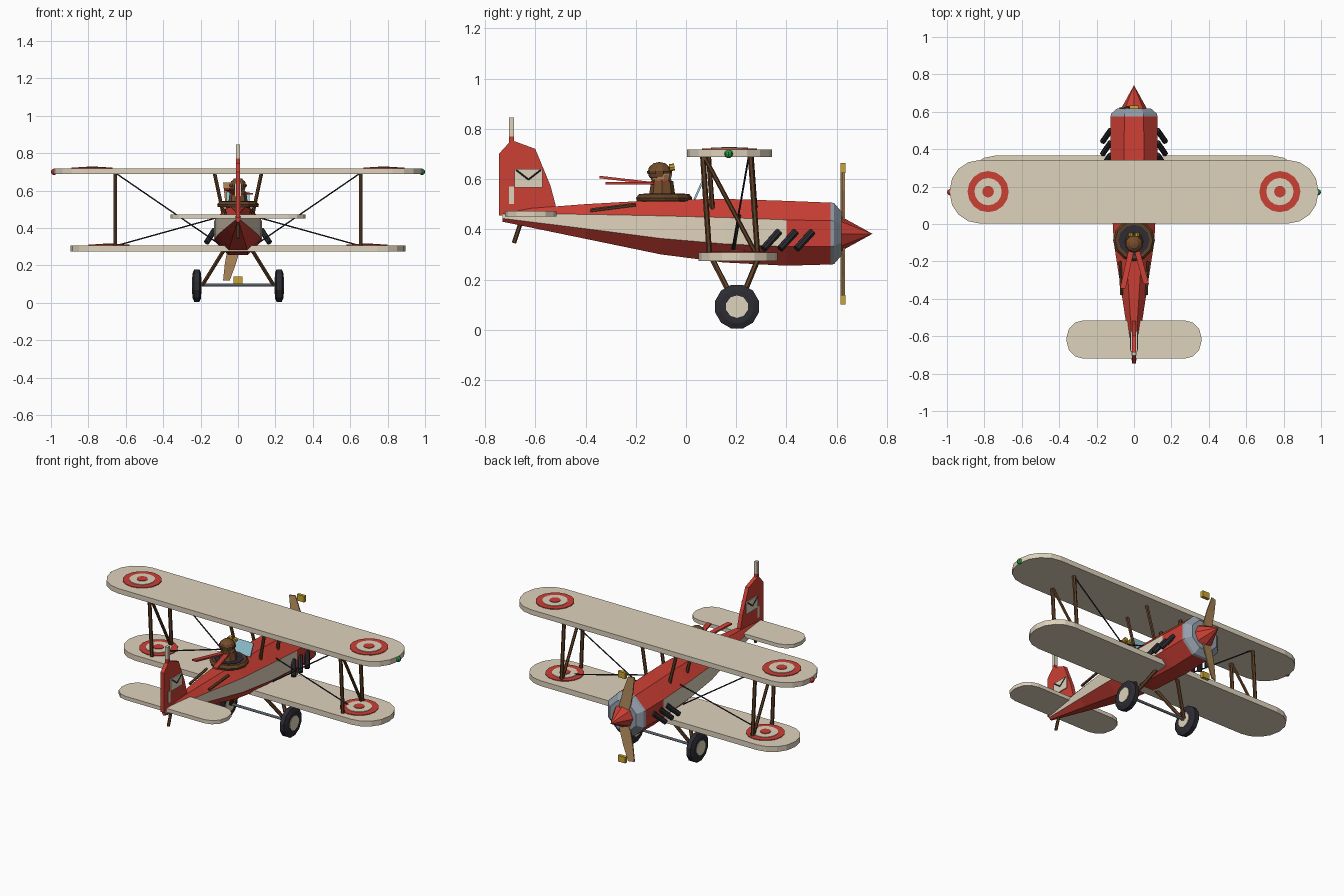
import bpy, bmesh, math
from mathutils import Vector, Matrix

if "Cube" in bpy.data.objects:
    bpy.data.objects.remove(bpy.data.objects["Cube"])

COL = dict(red=(.60, .05, .035), cream=(.73, .645, .5), brown=(.117, .051, .02), dark=(.025, .025, .033),
           grey=(.3, .35, .41), gold=(.6, .37, .03), tan=(.48, .28, .115), glass=(.3, .58, .68),
           green=(.02, .3, .06), leather=(.18, .075, .025))
MAT = {}
for k, c in COL.items():
    MAT[k] = bpy.data.materials.new(k)
    MAT[k].diffuse_color = (*c, 1)


def finish(name, bm, *cols):
    bmesh.ops.recalc_face_normals(bm, faces=bm.faces)
    me = bpy.data.meshes.new(name)
    bm.to_mesh(me)
    bm.free()
    for c in cols:
        me.materials.append(MAT[c])
    ob = bpy.data.objects.new(name, me)
    bpy.context.collection.objects.link(ob)
    return ob


def rod(name, a, b, r, col, n=6, r2=None):
    a, b = Vector(a), Vector(b)
    d = b - a
    bm = bmesh.new()
    m = Matrix.Translation((a + b) / 2) @ d.to_track_quat('Z', 'Y').to_matrix().to_4x4()
    bmesh.ops.create_cone(bm, cap_ends=True, segments=n, radius1=r, radius2=r if r2 is None else r2,
                          depth=d.length, matrix=m)
    return finish(name, bm, col)


def box(name, c, s, col, rot=None):
    bm = bmesh.new()
    m = Matrix.Translation(c) @ (rot or Matrix()) @ Matrix.Diagonal((*s, 1))
    bmesh.ops.create_cube(bm, size=1, matrix=m)
    return finish(name, bm, col)


def ball(name, c, s, col, u=10, v=6):
    bm = bmesh.new()
    bmesh.ops.create_uvsphere(bm, u_segments=u, v_segments=v, radius=1,
                              matrix=Matrix.Translation(c) @ Matrix.Diagonal((*s, 1)))
    return finish(name, bm, col)


def loft(name, rings, cols, pick=None):
    bm = bmesh.new()
    vs = [[bm.verts.new(p) for p in r] for r in rings]
    n = len(vs[0])
    for i in range(len(vs) - 1):
        for j in range(n):
            f = bm.faces.new((vs[i][j], vs[i][(j + 1) % n], vs[i + 1][(j + 1) % n], vs[i + 1][j]))
            f.material_index = pick(i, j) if pick else 0
    bm.faces.new(vs[0])
    bm.faces.new(vs[-1])
    return finish(name, bm, *cols)


def wing(name, hx, y0, y1, z0, z1, r, seg):
    pts = []
    for k, (cx, cy) in enumerate([(hx - r, y1 - r), (r - hx, y1 - r), (r - hx, y0 + r), (hx - r, y0 + r)]):
        for i in range(seg + 1):
            a = math.radians(90 * k + 90 * i / seg)
            pts.append((cx + r * math.cos(a), cy + r * math.sin(a)))
    return loft(name, [[(x, y, z) for x, y in pts] for z in (z0, z1)], ['cream'])


def slab(name, yz, x0, x1, col):
    return loft(name, [[(x, y, z) for y, z in yz] for x in (x0, x1)], [col])


def octo(y, w, zb, zt):
    c, h = (zb + zt) / 2, (zt - zb) / 2
    t = .414
    return [(u * w, y, c + v * h) for u, v in
            [(1, -t), (1, t), (t, 1), (-t, 1), (-1, t), (-1, -t), (-t, -1), (t, -1)]]


# Fuselage with cream side panels, cowling, spinner
stations = [(-.73, .012, .43, .475), (-.4, .062, .362, .5), (-.1, .108, .30, .517),
            (.15, .122, .268, .521), (.4, .127, .255, .513), (.575, .125, .26, .506)]
loft('fuselage', [octo(*s) for s in stations], ['red', 'cream'], lambda i, j: int(j in (0, 4) and i < 4))
loft('cowling', [octo(.575, .126, .258, .508), octo(.59, .122, .262, .504), octo(.618, .09, .295, .471)], ['grey'])
rod('spinner', (0, .615, .382), (0, .742, .382), .07, 'red', 8, 0)

# Propeller: two swept blades and tip caps
for s in (1, -1):
    prof = [(0, .02), (.08, .034), (.17, .03), (.262, .018)]
    rings = []
    for d, w in prof:
        cx, cz = -.235 * d, .382 + s * d
        rings.append([(cx - w, .615, cz), (cx - w, .622, cz), (cx + w, .632, cz), (cx + w, .625, cz)])
    loft('propeller_blade', rings, ['tan'])
    box('propeller_tip', (0, .624, .382 + s * .262), (.05, .02, .038), 'gold')

# Wings and tailplane
wing('upper_wing', .985, .003, .342, .687, .718, .16, 4)
wing('lower_wing', .895, .05, .365, .274, .307, .15, 4)
wing('tailplane', .36, -.72, -.515, .45, .473, .09, 3)

# Fin, rudder post, letter emblem
slab('fin', [(-.745, .455), (-.745, .70), (-.695, .755), (-.60, .72), (-.54, .575), (-.52, .50), (-.515, .46)],
     -.012, .012, 'red')
for z0, z1, c in [(.50, .57, 'cream'), (.57, .77, 'red'), (.77, .845, 'cream')]:
    box('tail_post', (0, -.694, (z0 + z1) / 2), (.028 if z1 < .6 else .02, .02, z1 - z0), c)
rod('tail_skid', (0, -.65, .45), (0, -.685, .345), .009, 'brown', 6)

for s in (1, -1):
    box('envelope', (s * .012, -.627, .603), (.012, .112, .074), 'cream')
    for ye in (-.676, -.578):
        rod('envelope_flap', (s * .019, ye, .636), (s * .019, -.627, .598), .003, 'dark', 4)
    # Roundels
    for x, y, z in ((.78, .173, .718), (.69, .205, .307)):
        for i, (r, c) in enumerate([(.11, 'red'), (.073, 'cream'), (.031, 'red')]):
            rod('roundel', (s * x, y, z - .003), (s * x, y, z + .004 + .003 * i), r, c, 16)
    # Wing struts and wires
    x = s * .657
    rod('rear_wing_strut', (x, .093, .30), (x, .067, .69), .011, 'brown')
    rod('front_wing_strut', (x, .285, .30), (x, .257, .69), .011, 'brown')
    rod('diagonal_wing_strut', (x, .28, .30), (x, .072, .69), .009, 'brown')
    rod('upper_wire', (s * .65, .25, .69), (s * .11, .185, .32), .004, 'dark', 5)
    rod('lower_wire', (s * .65, .19, .305), (s * .11, .215, .455), .004, 'dark', 5)
    for y in (.09, .26):
        rod('cabane_strut', (s * .125, y, .69), (s * .08, y + .015, .48), .01, 'brown')
    ball('wingtip_light', (s * .984, .17, .70), (.016, .017, .017), 'green' if s > 0 else 'red', 8, 6)
    # Landing gear
    rod('rear_gear_strut', (s * .07, .10, .29), (s * .19, .2, .095), .011, 'brown')
    rod('front_gear_strut', (s * .07, .29, .29), (s * .19, .21, .095), .011, 'brown')
    rings = []
    for dx, r in [(-.023, .068), (-.014, .09), (.014, .09), (.023, .068)]:
        rings.append([(s * .22 + dx, .203 + r * math.cos(a), .092 + r * math.sin(a))
                      for a in [math.tau * (i + .5) / 12 for i in range(12)]])
    loft('tyre', rings, ['dark'])
    rod('wheel_hub', (s * .194, .203, .092), (s * .246, .203, .092), .045, 'cream', 10)
    # Exhaust stubs
    for i in range(3):
        y = .37 + .066 * i
        rod('exhaust_pipe', (s * .125, y, .39), (s * .168, y - .062, .322), .015, 'dark', 8)
    rod('side_step', (s * .066, -.38, .475), (s * .075, -.2, .498), .008, 'brown', 5)
rod('axle', (-.21, .203, .095), (.21, .203, .095), .008, 'grey', 8)

# Cockpit rim and windscreen
rim = []
for i in range(12):
    a = math.tau * i / 12
    rim.append((math.cos(a), math.sin(a)))
prof = [(.08, .51), (.108, .512), (.112, .525), (.1, .54), (.085, .538)]
loft('cockpit_rim', [[(r * c, -.087 + r * s, z) for c, s in rim] for r, z in prof[:4]], ['brown'])
rod('cockpit_well', (0, -.087, .52), (0, -.087, .543), .083, 'dark', 12)
box('windscreen', (0, .05, .555), (.125, .008, .08), 'glass', Matrix.Rotation(math.radians(-24), 4, 'X'))

# Pilot
rod('pilot_body', (0, -.095, .535), (0, -.095, .592), .052, 'leather', 8, .044)
rod('pilot_collar', (0, -.097, .582), (0, -.097, .598), .04, 'red', 8)
ball('pilot_head', (0, -.1, .617), (.042, .044, .044), 'tan')
ball('pilot_helmet', (0, -.106, .628), (.046, .047, .04), 'leather')
rod('helmet_band', (0, -.105, .622), (0, -.105, .632), .05, 'brown', 10)
for s in (1, -1):
    rod('goggle', (s * .018, -.066, .645), (s * .018, -.046, .648), .014, 'gold', 8)
for x, y, z in ((-.06, -.345, .608), (.065, -.32, .583)):
    a, b = Vector((x * .2, -.13, .583)), Vector((x, y, z))
    w, t = Vector((.015, 0, 0)), Vector((0, 0, .005))
    loft('scarf_tail', [[p - w - t, p + w - t, p + w + t, p - w + t] for p in (a, b)], ['red'])

for m in bpy.data.materials:
    if m.users and not m.is_grease_pencil:
        m.use_nodes = True
        m.node_tree.nodes["Principled BSDF"].inputs["Base Color"].default_value = m.diffuse_color
